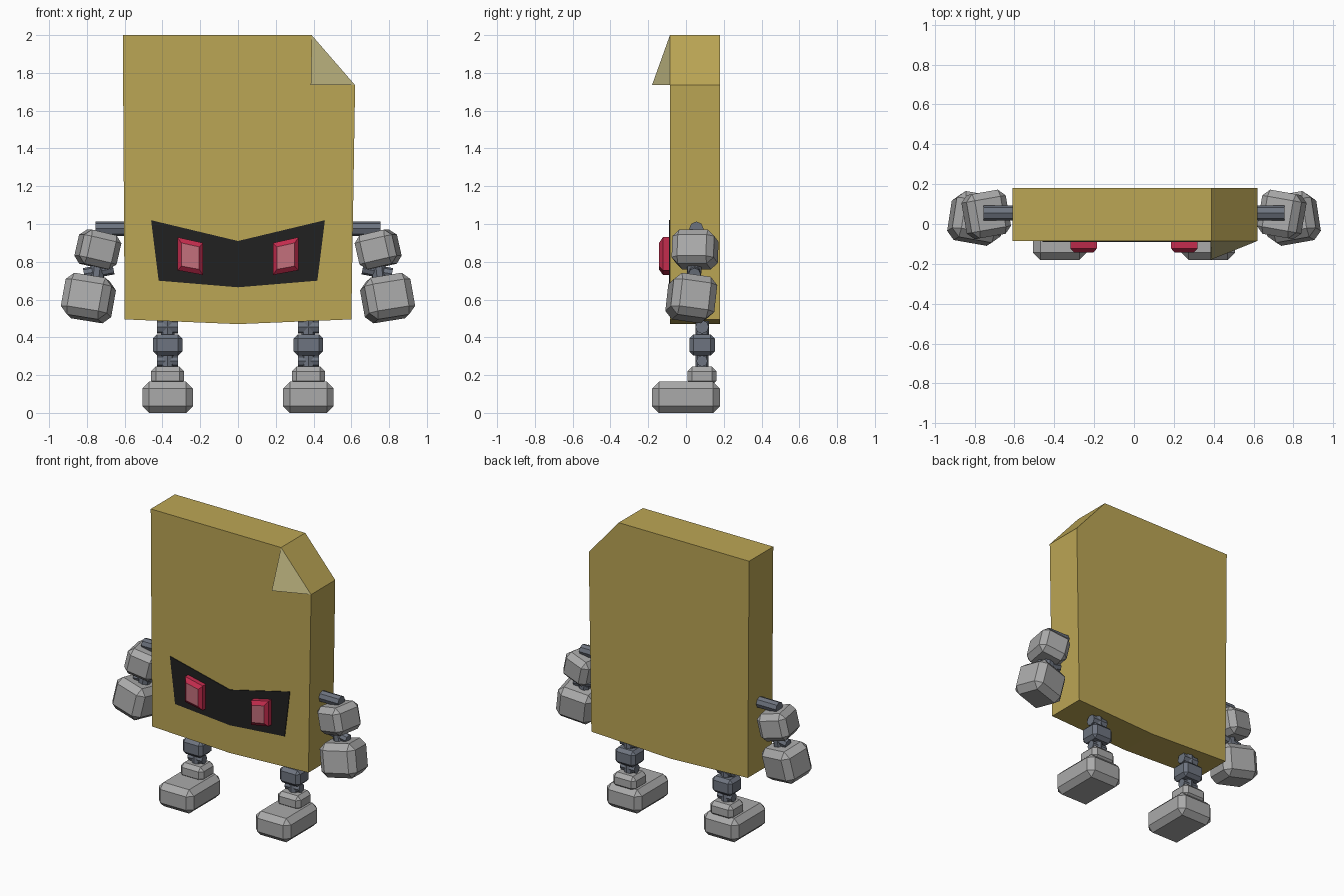
import bpy, bmesh, math
from mathutils import Matrix, Euler, Vector

if "Cube" in bpy.data.objects:
    bpy.data.objects.remove(bpy.data.objects["Cube"])


def material(name, rgb):
    m = bpy.data.materials.new(name)
    m.diffuse_color = (*rgb, 1)
    m.use_nodes = True
    m.node_tree.nodes["Principled BSDF"].inputs["Base Color"].default_value = m.diffuse_color
    return m


TAN = material("tan card", (0.50, 0.38, 0.09))
FOLD = material("pale fold", (0.50, 0.45, 0.21))
BLACK = material("black visor", (0.015, 0.015, 0.015))
RED = material("red eye rim", (0.55, 0.025, 0.075))
PINK = material("pink eye glass", (0.55, 0.16, 0.20))
GREY = material("light grey", (0.40, 0.40, 0.40))
STEEL = material("blue grey joint", (0.155, 0.175, 0.215))


def finish(name, bm, *mats, mirror=False):
    bmesh.ops.recalc_face_normals(bm, faces=bm.faces)
    mesh = bpy.data.meshes.new(name)
    bm.to_mesh(mesh)
    bm.free()
    for m in mats:
        mesh.materials.append(m)
    ob = bpy.data.objects.new(name, mesh)
    bpy.context.collection.objects.link(ob)
    if mirror:
        ob.modifiers.new("other side", 'MIRROR')
    return ob


def prism(name, outline, y0, y1, mat):
    """Front outline (x, z) extruded from y0 to y1."""
    bm = bmesh.new()
    face = bm.faces.new([bm.verts.new((x, y0, z)) for x, z in outline])
    out = bmesh.ops.extrude_face_region(bm, geom=[face])
    for v in out["geom"]:
        if isinstance(v, bmesh.types.BMVert):
            v.co.y = y1
    # keep the extrusion a closed solid
    bmesh.ops.holes_fill(bm, edges=[e for e in bm.edges if e.is_boundary])
    return finish(name, bm, mat)


def block(name, centre, size, bevel, mat, rot=(0, 0, 0)):
    """Chamfered box, mirrored to the other side."""
    bm = bmesh.new()
    bmesh.ops.create_cube(bm, size=1)
    bmesh.ops.scale(bm, vec=size, verts=bm.verts)
    bmesh.ops.bevel(bm, geom=bm.edges[:], offset=bevel, segments=1,
                    affect='EDGES', profile=0.5)
    turn = Euler([math.radians(a) for a in rot]).to_matrix().to_4x4()
    bm.transform(Matrix.Translation(centre) @ turn)
    return finish(name, bm, mat, mirror=True)


def rod(name, start, end, radius, mat, sides=8):
    """Low-sided rod between two points, mirrored to the other side."""
    a, b = Vector(start), Vector(end)
    bm = bmesh.new()
    bmesh.ops.create_cone(bm, cap_ends=True, segments=sides, radius1=radius,
                          radius2=radius, depth=(b - a).length)
    turn = (b - a).to_track_quat('Z', 'Y').to_matrix().to_4x4()
    bm.transform(Matrix.Translation((a + b) / 2) @ turn)
    return finish(name, bm, mat, mirror=True)


# Card body with one cut corner and a shallow pointed bottom
FRONT, BACK = -0.085, 0.18
prism("body", [(-0.61, 2), (0.39, 2), (0.62, 1.735), (0.60, 0.495),
               (0, 0.47), (-0.60, 0.495)], FRONT, BACK, TAN)

# Folded-over corner
bm = bmesh.new()
a, b, c, d = [bm.verts.new(p) for p in (
    (0.39, FRONT, 2), (0.62, FRONT, 1.735),
    (0.385, -0.18, 1.735), (0.385, FRONT, 1.735))]
for tri in ((a, b, c), (a, c, d), (b, c, d), (a, b, d)):
    bm.faces.new(tri)
finish("folded_corner", bm, FOLD)

# Dark visor plate
prism("visor", [(-0.46, 1.02), (0, 0.91), (0.46, 1.02), (0.42, 0.70),
                (0, 0.665), (-0.42, 0.70)], FRONT - 0.005, FRONT + 0.002, BLACK)

# Eyes: slanted slabs with a chamfered rim and a pink front
bm = bmesh.new()
outline = [(0.32, 0.93), (0.185, 0.90), (0.185, 0.73), (0.32, 0.755)]
mid = Vector((0.2525, 0.829))
rings = []
for y, s in ((-0.088, 1), (-0.122, 1), (-0.143, 0.70)):
    pts = [mid + (Vector(p) - mid) * s for p in outline]
    rings.append([bm.verts.new((p.x, y, p.y)) for p in pts])
for r, q in zip(rings, rings[1:]):
    for i in range(4):
        j = (i + 1) % 4
        bm.faces.new((r[i], r[j], q[j], q[i]))
bm.faces.new(rings[0])
bm.faces.new(rings[-1]).material_index = 1
finish("eyes", bm, RED, PINK, mirror=True)

# Arms
rod("shoulder_rod", (0.58, 0.055, 0.975), (0.755, 0.055, 0.975), 0.038, STEEL)
block("upper_arm", (0.742, 0.048, 0.865), (0.205, 0.225, 0.185), 0.035, GREY,
      (0, -13, -10))
rod("elbow_post", (0.74, 0.045, 0.80), (0.755, 0.04, 0.66), 0.04, STEEL)
rod("elbow_pin", (0.66, 0.045, 0.765), (0.815, 0.045, 0.735), 0.032, STEEL)
block("fist", (0.792, 0.028, 0.608), (0.25, 0.235, 0.225), 0.04, GREY,
      (-8, -9, 10))

# Legs
LX, LY = 0.3725, 0.085
rod("hip_post", (LX, LY, 0.40), (LX, LY, 0.50), 0.036, STEEL)
rod("hip_pin", (LX - 0.055, LY, 0.455), (LX + 0.055, LY, 0.455), 0.036, STEEL)
block("knee", (LX, LY, 0.36), (0.155, 0.135, 0.112), 0.022, STEEL)
rod("ankle_post", (LX, LY, 0.22), (LX, LY, 0.32), 0.034, STEEL)
rod("ankle_pin", (LX - 0.055, LY, 0.275), (LX + 0.055, LY, 0.275), 0.03, STEEL)
block("ankle", (LX, LY, 0.195), (0.175, 0.155, 0.10), 0.025, GREY)
block("foot", (LX, 0, 0.0825), (0.268, 0.36, 0.165), 0.036, GREY)
